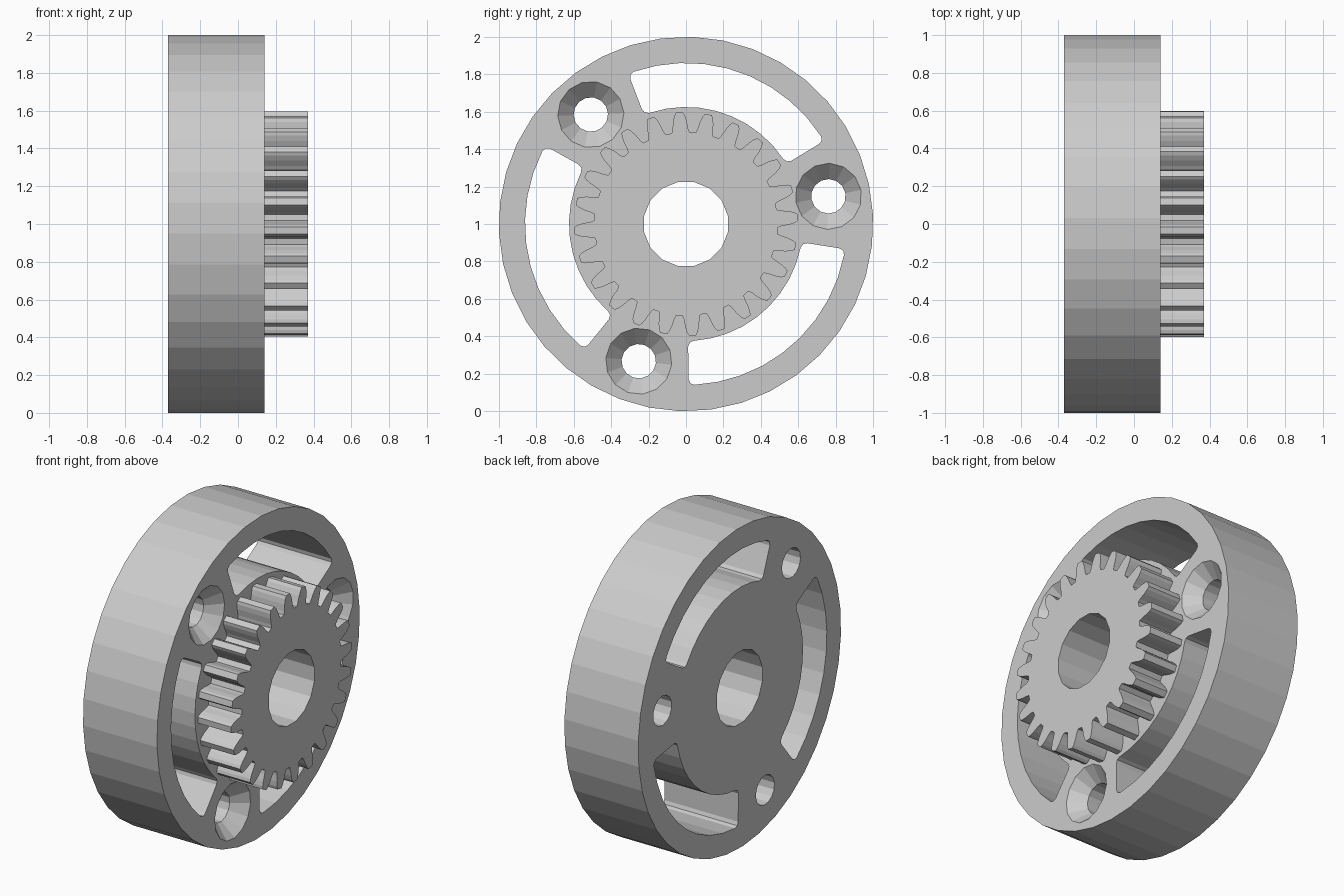
import bpy
import bmesh
from math import sin, cos, radians, pi

cube = bpy.data.objects.get("Cube")
if cube:
    bpy.data.objects.remove(cube, do_unlink=True)

grey = bpy.data.materials.new("plain grey")
grey.use_nodes = True
colour = (0.6, 0.6, 0.6, 1)
grey.diffuse_color = colour
grey.node_tree.nodes["Principled BSDF"].inputs["Base Color"].default_value = colour

BACK, FACE, TIP = -0.37, 0.14, 0.37      # stations along the axle


def polar(r, a):
    return r * cos(a), r * sin(a)


def circle(r, sides, phase=0.0, centre=(0, 0)):
    pts = [polar(r, phase + 2 * pi * i / sides) for i in range(sides)]
    return [(centre[0] + y, centre[1] + z) for y, z in pts]


def loft(name, sections):
    """Solid through (x, outline) sections; all outlines have equal length."""
    bm = bmesh.new()
    rings = [[bm.verts.new((x, y, z + 1)) for y, z in pts] for x, pts in sections]
    n = len(rings[0])
    for a, b in zip(rings, rings[1:]):
        for i in range(n):
            j = (i + 1) % n
            bm.faces.new((a[i], a[j], b[j], b[i]))
    bm.faces.new(rings[0])
    bm.faces.new(rings[-1])
    bmesh.ops.recalc_face_normals(bm, faces=bm.faces)
    mesh = bpy.data.meshes.new(name)
    bm.to_mesh(mesh)
    bm.free()
    mesh.materials.append(grey)
    obj = bpy.data.objects.new(name, mesh)
    bpy.context.collection.objects.link(obj)
    return obj


def cut(target, cutter):
    cutter.hide_render = True
    mod = target.modifiers.new("cut", 'BOOLEAN')
    mod.operation, mod.solver, mod.object = 'DIFFERENCE', 'EXACT', cutter
    bpy.context.view_layer.objects.active = target
    bpy.ops.object.modifier_apply(modifier=mod.name)
    bpy.data.objects.remove(cutter, do_unlink=True)


def slot_outline(mid, half, r_in, r_out, c=0.03, steps=9):
    """Ring sector with rounded corners."""
    pts = []
    for r, inward, way in ((r_out, -1, 1), (r_in, 1, -1)):
        start, end = mid - way * half, mid + way * half
        s = way * c / r
        pts += [polar(r + inward * c, start), polar(r + inward * c * 0.3, start + s * 0.3)]
        a, b = start + s, end - s
        pts += [polar(r, a + (b - a) * i / steps) for i in range(steps + 1)]
        pts += [polar(r + inward * c * 0.3, end - s * 0.3), polar(r + inward * c, end)]
    return pts


# Wheel body
rim = circle(1.0, 38, radians(2.9))
wheel = loft("wheel_body", [(BACK, rim), (FACE, rim)])

# Gear with tapered teeth
TEETH = 24
half_tooth = [(0.49, 5.6), (0.51, 4.7), (0.55, 3.8), (0.58, 2.8), (0.597, 1.8)]
tooth = [(r, -a) for r, a in half_tooth] + [(r, a) for r, a in reversed(half_tooth)]
outline = [polar(r, radians(a + 3.4 + 360 / TEETH * t))
           for t in range(TEETH) for r, a in tooth]
gear = loft("drive_gear", [(FACE, outline), (TIP, outline)])

# Axle bore through both parts
for part in (wheel, gear):
    bore = circle(0.228, 16, pi / 16)
    cut(part, loft("bore_cutter", [(-1, bore), (1, bore)]))

# Three curved slots and three countersunk screw holes
for k in range(3):
    a = radians(11 + 120 * k)
    slot = slot_outline(a + pi / 3, radians(40), 0.625, 0.86)
    cut(wheel, loft("slot_cutter", [(-1, slot), (1, slot)]))
    centre = polar(0.775, a)
    stations = [(-1, 0.092), (FACE - 0.085, 0.092), (FACE + 0.02, 0.197)]
    cut(wheel, loft("screw_hole_cutter",
                    [(x, circle(r, 14, a, centre)) for x, r in stations]))
